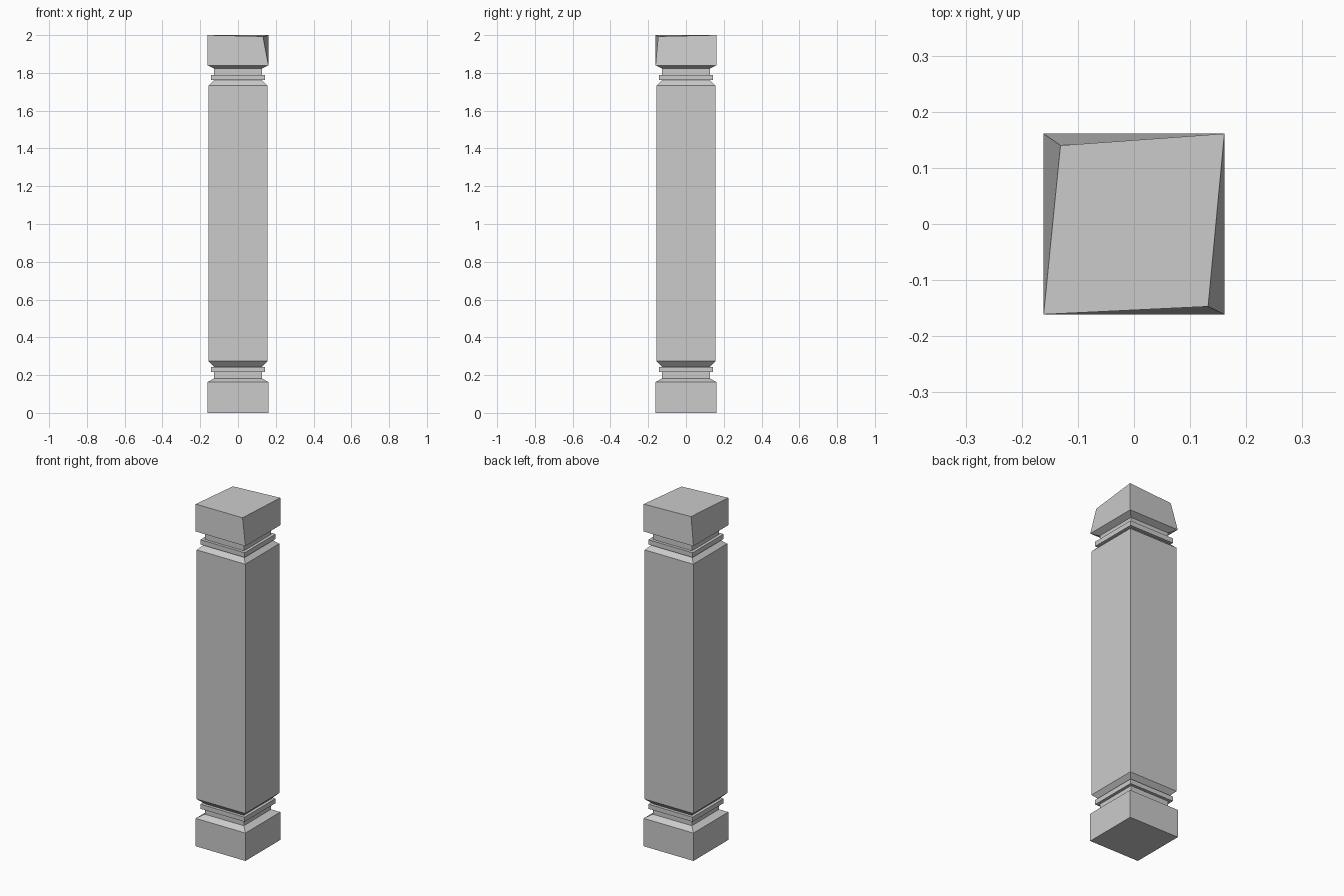
import bpy
import bmesh

if "Cube" in bpy.data.objects:
    bpy.data.objects.remove(bpy.data.objects["Cube"])

# Square profile from the ground up: (half width, height)
PROFILE = [
    (0.161, 0.0), (0.161, 0.163),                     # base block
    (0.126, 0.183), (0.126, 0.217),                   # lower neck
    (0.143, 0.217), (0.143, 0.244), (0.126, 0.244),   # lower ring
    (0.157, 0.275), (0.157, 1.732),                   # shaft
    (0.126, 1.762),
    (0.143, 1.762), (0.143, 1.790), (0.126, 1.790),   # upper ring
    (0.126, 1.823),                                   # upper neck
    (0.161, 1.840),                                   # underside of top block
]

# Chipped top of the block: two opposite corners are knocked inwards
CHIPPED_TOP = [(-0.161, -0.161, 2.0), (0.132, -0.147, 1.993),
               (0.161, 0.161, 2.0), (-0.131, 0.140, 1.997)]


def square(half, z):
    return [(-half, -half, z), (half, -half, z), (half, half, z), (-half, half, z)]


bm = bmesh.new()
loops = [[bm.verts.new(p) for p in square(h, z)] for h, z in PROFILE]
loops.append([bm.verts.new(p) for p in CHIPPED_TOP])

# Skin neighbouring squares, then close both ends
for low, high in zip(loops, loops[1:]):
    for i in range(4):
        j = (i + 1) % 4
        bm.faces.new((low[i], low[j], high[j], high[i]))
bm.faces.new(loops[0][::-1])
bm.faces.new(loops[-1])
bmesh.ops.recalc_face_normals(bm, faces=bm.faces)

mesh = bpy.data.meshes.new("pillar")
bm.to_mesh(mesh)
bm.free()
pillar = bpy.data.objects.new("pillar", mesh)
bpy.context.collection.objects.link(pillar)
